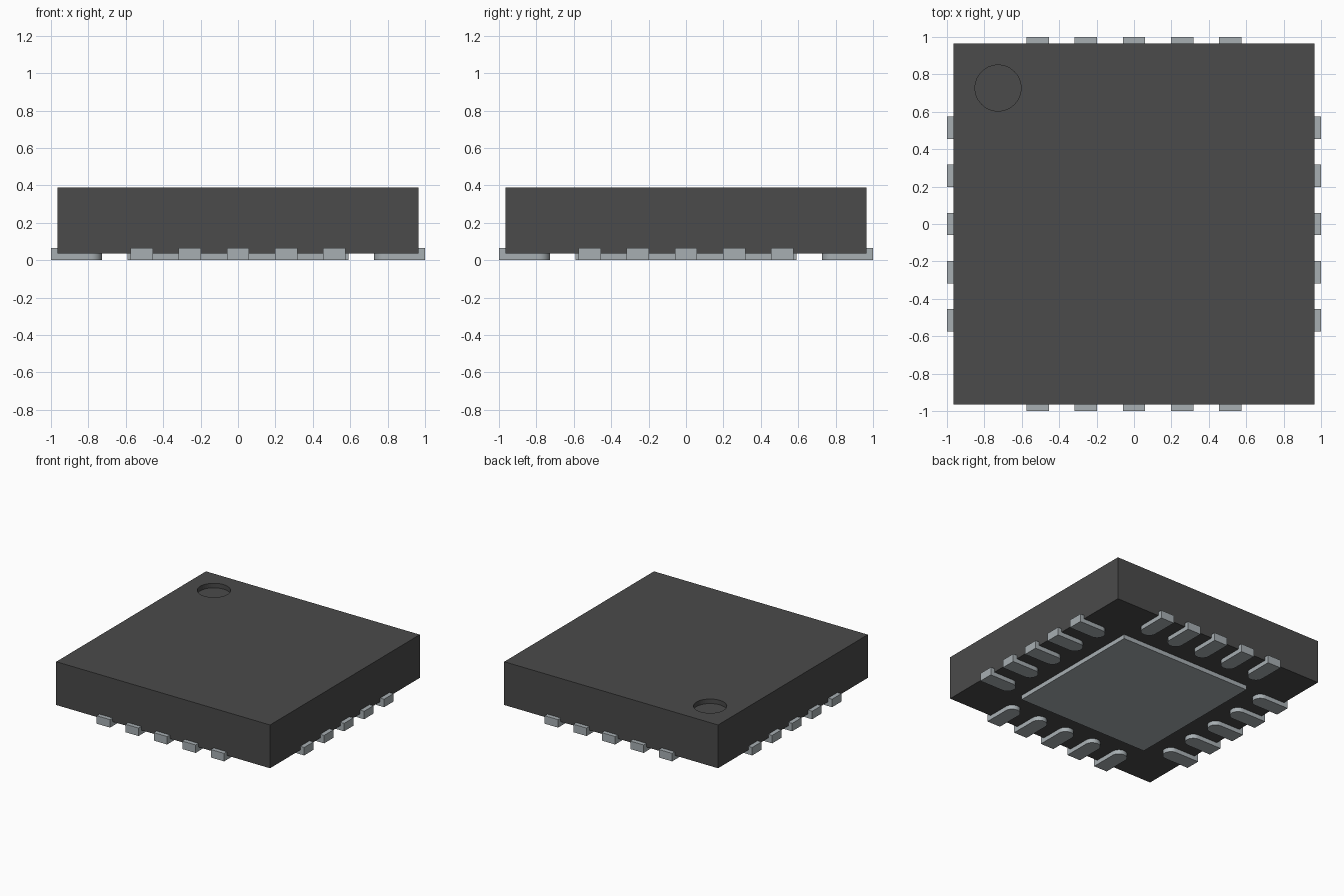
import bpy, bmesh, math
from mathutils import Matrix

old = bpy.data.objects.get("Cube")
if old:
    bpy.data.objects.remove(old, do_unlink=True)

BODY_HALF, BODY_BOTTOM, BODY_TOP = 0.965, 0.035, 0.388
LEAD_HALF, LEAD_OUTER, LEAD_INNER, LEAD_TOP = 0.06, 1.0, 0.728, 0.065
PITCH = 0.2575
PAD_HALF = 0.59


def material(name, color):
    m = bpy.data.materials.new(name)
    m.use_nodes = True
    m.diffuse_color = (*color, 1)
    bsdf = next(n for n in m.node_tree.nodes if n.type == 'BSDF_PRINCIPLED')
    bsdf.inputs["Base Color"].default_value = (*color, 1)
    return m


def prism(name, outline, z0, z1, mat):
    """Extrude a counter-clockwise 2D outline from z0 to z1."""
    bm = bmesh.new()
    face = bm.faces.new([bm.verts.new((x, y, z0)) for x, y in outline])
    up = bmesh.ops.extrude_face_region(bm, geom=[face])
    verts = [g for g in up["geom"] if isinstance(g, bmesh.types.BMVert)]
    bmesh.ops.translate(bm, verts=verts, vec=(0, 0, z1 - z0))
    bmesh.ops.recalc_face_normals(bm, faces=bm.faces)
    mesh = bpy.data.meshes.new(name)
    bm.to_mesh(mesh)
    bm.free()
    mesh.materials.append(mat)
    ob = bpy.data.objects.new(name, mesh)
    bpy.context.collection.objects.link(ob)
    return ob


def square(h):
    return [(-h, -h), (h, -h), (h, h), (-h, h)]


def arc(cx, cy, r, start, end, n):
    return [(cx + r * math.cos(start + (end - start) * i / n),
             cy + r * math.sin(start + (end - start) * i / n)) for i in range(n + 1)]


def smooth(ob):
    bpy.ops.object.select_all(action='DESELECT')
    ob.select_set(True)
    bpy.context.view_layer.objects.active = ob
    bpy.ops.object.shade_smooth_by_angle(angle=math.radians(30))


plastic = material("dark plastic", (0.069, 0.069, 0.069))
metal = material("tinned metal", (0.39, 0.43, 0.45))

# Package body with a round dimple marking the first corner
body = prism("package_body", square(BODY_HALF), BODY_BOTTOM, BODY_TOP, plastic)
cutter = prism("dimple_cutter", arc(-0.727, 0.727, 0.123, 0, math.tau, 48)[:-1],
               BODY_TOP - 0.037, BODY_TOP + 0.1, plastic)
cutter.hide_render = True
cut = body.modifiers.new("dimple", 'BOOLEAN')
cut.operation, cut.solver, cut.object = 'DIFFERENCE', 'EXACT', cutter
smooth(body)
bpy.ops.object.modifier_apply(modifier="dimple")
bpy.data.objects.remove(cutter, do_unlink=True)
smooth(body)

# Central thermal pad under the body
prism("thermal_pad", square(PAD_HALF), 0, BODY_BOTTOM + 0.01, metal)

# Leads: square outer end, rounded inner end, five per side
lead_shape = [(-LEAD_HALF, -LEAD_OUTER), (LEAD_HALF, -LEAD_OUTER)]
lead_shape += arc(0, -LEAD_INNER - LEAD_HALF, LEAD_HALF, 0, math.pi, 16)
first = prism("front_lead_1", lead_shape, 0, LEAD_TOP, metal)
smooth(first)
for s, side in enumerate(("front", "left", "back", "right")):
    for i in range(5):
        if s == i == 0:
            ob = first
        else:
            ob = first.copy()
            ob.name = f"{side}_lead_{i + 1}"
            bpy.context.collection.objects.link(ob)
        ob.matrix_world = (Matrix.Rotation(s * math.pi / 2, 4, 'Z')
                           @ Matrix.Translation(((i - 2) * PITCH, 0, 0)))
